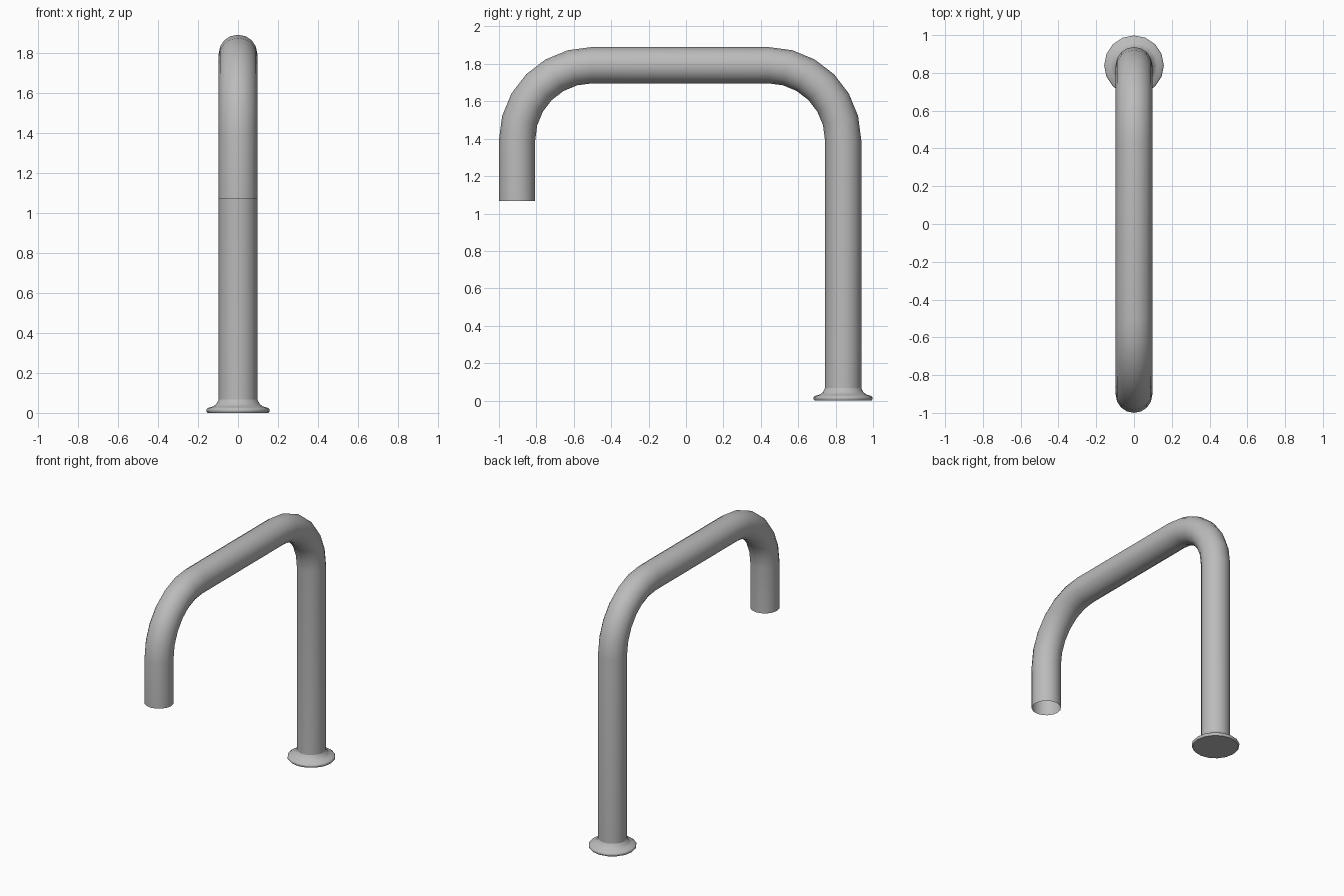
import bpy, bmesh
from math import sin, cos, pi, radians
from mathutils import Vector

cube = bpy.data.objects.get("Cube")
if cube:
    bpy.data.objects.remove(cube, do_unlink=True)

SIDES = 16
TUBE_R = 0.097
POST_Y, SPOUT_Y = 0.84, -0.903
TOP_Z, BEND_R, BEND_STEPS = 1.793, 0.4, 6

metal = bpy.data.materials.new("brushed_grey")
metal.use_nodes = True
grey = (0.5, 0.5, 0.5, 1)
metal.diffuse_color = grey
metal.node_tree.nodes["Principled BSDF"].inputs["Base Color"].default_value = grey


def loft(name, stations, cap_start=False):
    """Skin rings given as (centre y, centre z, radius, travel angle in the yz plane)."""
    bm = bmesh.new()
    rings = []
    for y, z, r, a in stations:
        side = Vector((0, sin(a), -cos(a)))
        centre = Vector((0, y, z))
        rings.append([bm.verts.new(centre + r * (Vector((cos(t), 0, 0)) + side * sin(t)))
                      for t in (2 * pi * i / SIDES for i in range(SIDES))])
    for low, high in zip(rings, rings[1:]):
        for i in range(SIDES):
            j = (i + 1) % SIDES
            bm.faces.new((low[i], low[j], high[j], high[i]))
    if cap_start:
        bm.faces.new(rings[0][::-1])
    bmesh.ops.recalc_face_normals(bm, faces=bm.faces)
    mesh = bpy.data.meshes.new(name)
    bm.to_mesh(mesh)
    bm.free()
    mesh.materials.append(metal)
    obj = bpy.data.objects.new(name, mesh)
    bpy.context.collection.objects.link(obj)
    bpy.ops.object.select_all(action='DESELECT')
    obj.select_set(True)
    bpy.context.view_layer.objects.active = obj
    bpy.ops.object.shade_smooth_by_angle(angle=radians(50))
    return obj


def bend(cy, start):
    """Quarter turn, with the travel angle running on from start."""
    for i in range(BEND_STEPS + 1):
        a = start + pi / 2 * i / BEND_STEPS
        yield (cy + BEND_R * sin(a), TOP_Z - BEND_R - BEND_R * cos(a), TUBE_R, a)


# Bent pipe: up the post, across the top and down to the open spout
pipe = [(POST_Y, 0.065, TUBE_R, pi / 2)]
pipe += bend(POST_Y - BEND_R, pi / 2)
pipe += bend(SPOUT_Y + BEND_R, pi)
pipe.append((SPOUT_Y, 1.068, TUBE_R, 3 * pi / 2))
loft("bent_pipe", pipe)

# Flared foot with a rounded rim and closed underside
foot = [(0.152, 0), (0.158, 0.008), (0.158, 0.018), (0.15, 0.025),
        (0.125, 0.032), (0.108, 0.045), (TUBE_R, 0.066)]
loft("base_flange", [(POST_Y, z, r, pi / 2) for r, z in foot], cap_start=True)
